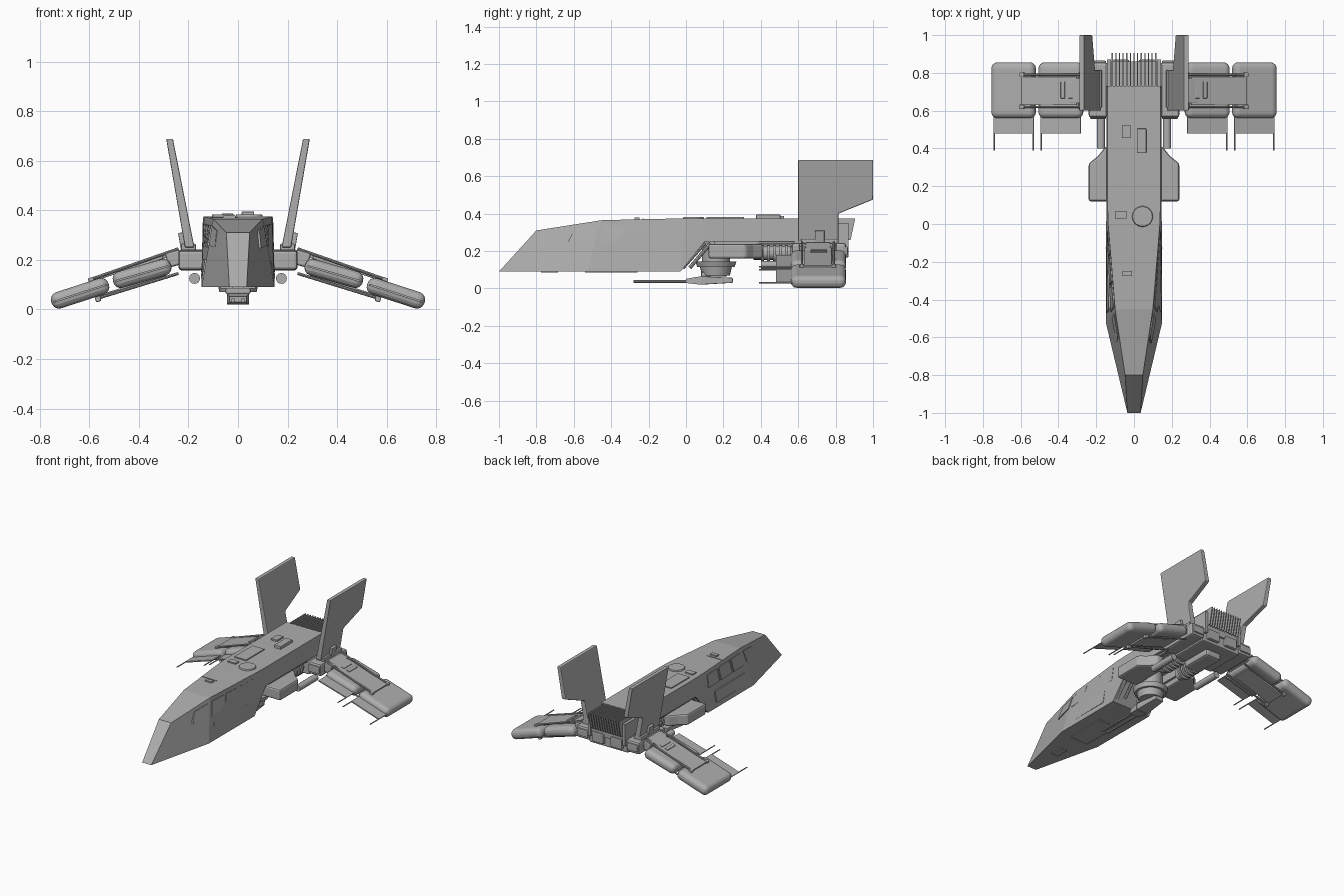
import bpy, bmesh, math
from mathutils import Matrix, Vector

if "Cube" in bpy.data.objects:
    bpy.data.objects.remove(bpy.data.objects["Cube"])

grey = bpy.data.materials.new("hull_grey")
grey.use_nodes = True
grey.diffuse_color = (0.42, 0.42, 0.42, 1)
grey.node_tree.nodes["Principled BSDF"].inputs["Base Color"].default_value = (0.42, 0.42, 0.42, 1)


def finish(name, bm, mirror=False, bevel=0, segments=2):
    bmesh.ops.recalc_face_normals(bm, faces=bm.faces)
    mesh = bpy.data.meshes.new(name)
    bm.to_mesh(mesh)
    bm.free()
    mesh.materials.append(grey)
    ob = bpy.data.objects.new(name, mesh)
    bpy.context.collection.objects.link(ob)
    if bevel:
        mod = ob.modifiers.new("bevel", "BEVEL")
        mod.width, mod.segments = bevel, segments
    if mirror:
        ob.modifiers.new("mirror", "MIRROR").use_mirror_merge = False
    return ob


def box(name, centre, size, mirror=False, bevel=0, tilt=0, pitch=0, segments=2):
    bm = bmesh.new()
    m = (Matrix.Translation(centre) @ Matrix.Rotation(math.radians(tilt), 4, "Y")
         @ Matrix.Rotation(math.radians(pitch), 4, "X") @ Matrix.Diagonal((*size, 1)))
    bmesh.ops.create_cube(bm, size=1, matrix=m)
    return finish(name, bm, mirror, bevel, segments)


def rod(name, start, end, r1, r2=None, mirror=False, sides=16):
    a, b = Vector(start), Vector(end)
    bm = bmesh.new()
    m = Matrix.Translation((a + b) / 2) @ (b - a).to_track_quat("Z", "Y").to_matrix().to_4x4()
    bmesh.ops.create_cone(bm, cap_ends=True, segments=sides, radius1=r1,
                          radius2=r1 if r2 is None else r2, depth=(b - a).length, matrix=m)
    for f in bm.faces:
        f.smooth = len(f.verts) == 4 and sides > 8
    for e in bm.edges:
        e.smooth = e.calc_face_angle(0) < 0.6
    return finish(name, bm, mirror)


def prism(name, low, high, mirror=False, bevel=0):
    """Solid between two matching outlines."""
    bm = bmesh.new()
    a = [bm.verts.new(p) for p in low]
    b = [bm.verts.new(p) for p in high]
    bm.faces.new(a)
    bm.faces.new(b)
    for i in range(len(a)):
        j = (i + 1) % len(a)
        bm.faces.new((a[i], a[j], b[j], b[i]))
    return finish(name, bm, mirror, bevel)


# Hull: bottom rail and top rail, each point (y, z, half width)
bottom = [(-1, .09, .035), (-.53, .09, .147), (-.03, .09, .148), (.1, .25, .145), (.73, .25, .145)]
top = [(-.8, .31, .047), (-.45, .365, .1), (0, .375, .137), (.1, .375, .14), (.73, .375, .14)]
bm = bmesh.new()
rings = []
for (yb, zb, wb), (yt, zt, wt) in zip(bottom, top):
    rings.append([bm.verts.new(p) for p in ((-wb, yb, zb), (wb, yb, zb), (wt, yt, zt), (-wt, yt, zt))])
for r, s in zip(rings, rings[1:]):
    for i in range(4):
        j = (i + 1) % 4
        bm.faces.new((r[i], r[j], s[j], s[i]))
bm.faces.new(rings[0])
bm.faces.new(rings[-1])
finish("hull", bm)


# Side windows laid on the sloping hull sides
def side_point(k, s, t, off):
    lo = Vector(bottom[k]).lerp(Vector(bottom[k + 1]), s)
    hi = Vector(top[k]).lerp(Vector(top[k + 1]), s)
    y, z, w = lo.lerp(hi, t)
    return (w + off, y, z)


for n, (k, s0, s1, t0, t1) in enumerate([(0, .62, .95, .62, .9), (1, .04, .3, .58, .9),
                                         (1, .34, .62, .58, .9), (1, .66, .93, .58, .9),
                                         (1, .1, .8, .12, .4)]):
    corners = [(s0, t0), (s1, t0), (s1, t1), (s0, t1)]
    prism(f"side_window_{n}", [side_point(k, s, t, -.004) for s, t in corners],
          [side_point(k, s, t, .004) for s, t in corners], True)

# Roof details
box("roof_hatch", (-.06, .21, .376), (.09, .2, .012))
box("roof_box", (.04, .44, .38), (.05, .13, .03), bevel=.004)
box("roof_vent", (-.042, .49, .378), (.045, .07, .016))
box("roof_sensor", (-.07, .05, .376), (.06, .04, .014))
box("nose_sensor", (-.035, -.262, .371), (.05, .026, .014))
box("roof_seam", (-.055, -.23, .37), (.11, .005, .006))
rod("roof_dome", (.045, .04, .37), (.045, .04, .383), .057, .052, sides=24)
box("belly_plate", (0, -.4, .088), (.14, .28, .008))
box("belly_hatch", (0, -.73, .088), (.05, .09, .008))

# Rear radiator fins and their base
outline = [(.72, .26), (.88, .26), (.905, .375), (.72, .375)]
for i in range(13):
    x = -.115 + i * .23 / 12
    prism(f"radiator_fin_{i}", [(x - .003, y, z) for y, z in outline],
          [(x + .003, y, z) for y, z in outline])
box("radiator_base", (0, .79, .26), (.27, .14, .09))
box("radiator_cheek", (.133, .795, .275), (.02, .15, .15), True)

# Central engine section
box("engine_block", (0, .71, .195), (.3, .28, .1), bevel=.01)
box("wing_root", (.19, .71, .2), (.1, .29, .085), True, .012)
box("wing_root_band", (.19, .71, .2), (.085, .31, .05), True, .008)
box("rear_nozzle_box", (.07, .855, .2), (.09, .03, .07), True, .008)
box("engine_keel", (0, .67, .135), (.12, .22, .06), bevel=.015)
rod("engine_tube", (.07, .36, .19), (.07, .6, .19), .037, mirror=True)
for i in range(5):
    y = .4 + i * .032
    rod(f"engine_rib_{i}", (.07, y, .19), (.07, y + .016, .19), .052, mirror=True)
rod("side_tank", (.175, .4, .125), (.175, .6, .125), .022, mirror=True)
rod("side_pipe", (.125, .38, .24), (.125, .58, .24), .01, mirror=True, sides=8)
rod("front_brace", (.125, -.02, .11), (.125, .1, .245), .012, mirror=True, sides=8)
rod("inner_brace", (.09, .02, .11), (.09, .13, .24), .01, mirror=True, sides=8)

# Side pods
plan = [(.08, .12), (.24, .12), (.24, .32), (.19, .36), (.15, .41), (.08, .41)]
prism("side_pod", [(x, y, .16) for x, y in plan], [(x, y, .238) for x, y in plan], True, .012)
box("pod_mount", (.1, .27, .225), (.07, .24, .06), True)

# Belly turret and gun
rod("turret_neck", (0, .16, .14), (0, .16, .25), .075, sides=24)
rod("turret_ring", (0, .16, .115), (0, .16, .145), .1, .11, sides=24)
rod("turret_base", (0, .16, .07), (0, .16, .115), .075, .085, sides=24)
box("turret_cradle", (0, .15, .075), (.1, .14, .025), bevel=.006)
gun = [(-.045, .02), (.045, .02), (.045, .065), (-.045, .065)]
prism("gun_body", [(x, .08, z) for x, z in gun], [(x * .7, .25, z * .6 + .018) for x, z in gun], bevel=.004)
prism("gun_front", [(x * .75, .0, z * .5 + .019) for x, z in gun], [(x, .08, z) for x, z in gun])
for x in (-.02, .02):
    rod(f"gun_barrel_{'left' if x > 0 else 'right'}", (x, -.28, .037), (x, .03, .037), .009, sides=10)

# Wings: two drooping rounded pods a side, with front flaps and spikes
for label, x, z, tilt in (("inner", .387, .145, 16), ("outer", .637, .065, 18)):
    box(f"{label}_wing_pod", (x, .708, z), (.243, .295, .068), True, .031, tilt, segments=4)
    box(f"{label}_wing_flap", (x, .53, z), (.22, .1, .008), True, 0, tilt)
    c, s = math.cos(math.radians(tilt)) * .109, math.sin(math.radians(tilt)) * .109
    for end in ((1,) if label == "inner" else (-1, 1)):
        px, pz = x + end * c, z - end * s
        rod(f"{label}_wing_spike_{'tip' if end > 0 else 'root'}", (px, .39, pz), (px, .57, pz),
            .004, mirror=True, sides=6)

# Plates and fittings linking the pods
box("upper_link_plate", (.45, .705, .164), (.31, .15, .014), True, .003, 18)
box("lower_link_plate", (.43, .705, .093), (.29, .13, .014), True, .003, 18)
box("wing_hinge", (.258, .705, .205), (.06, .2, .06), True, .008, 16)
box("hinge_arm", (.29, .705, .218), (.11, .13, .018), True, .003, 22)
for n, y in enumerate((.62, .79)):
    box(f"upper_bolt_{n}", (.592, y, .118), (.024, .024, .022), True, .004, 18)
    box(f"lower_bolt_{n}", (.565, y, .042), (.022, .022, .022), True, .004, 18)
    rod(f"upper_strut_{n}", (.24, y, .245), (.592, y, .122), .006, mirror=True, sides=8)
    rod(f"lower_strut_{n}", (.24, y, .145), (.565, y, .045), .006, mirror=True, sides=8)
for n, x in enumerate((.335, .375)):
    box(f"wing_box_{n}", (x, .71, .205 - n * .012), (.024, .09, .016), True, .003, 18)

# Tall tail fins leaning outward
side = [(.6, .25), (.6, .688), (1, .688), (1, .475), (.815, .4), (.815, .25)]


def fin_face(sign):
    return [(.195 + (z - .25) * .185 + sign * (.019 - (z - .25) * .012), y, z) for y, z in side]


prism("tail_fin", fin_face(-1), fin_face(1), True, .005)
box("tail_fin_foot", (.2, .715, .25), (.06, .2, .03), True, .005)
box("tail_fin_bracket", (.226, .715, .275), (.02, .05, .07), True, .003, 10)
